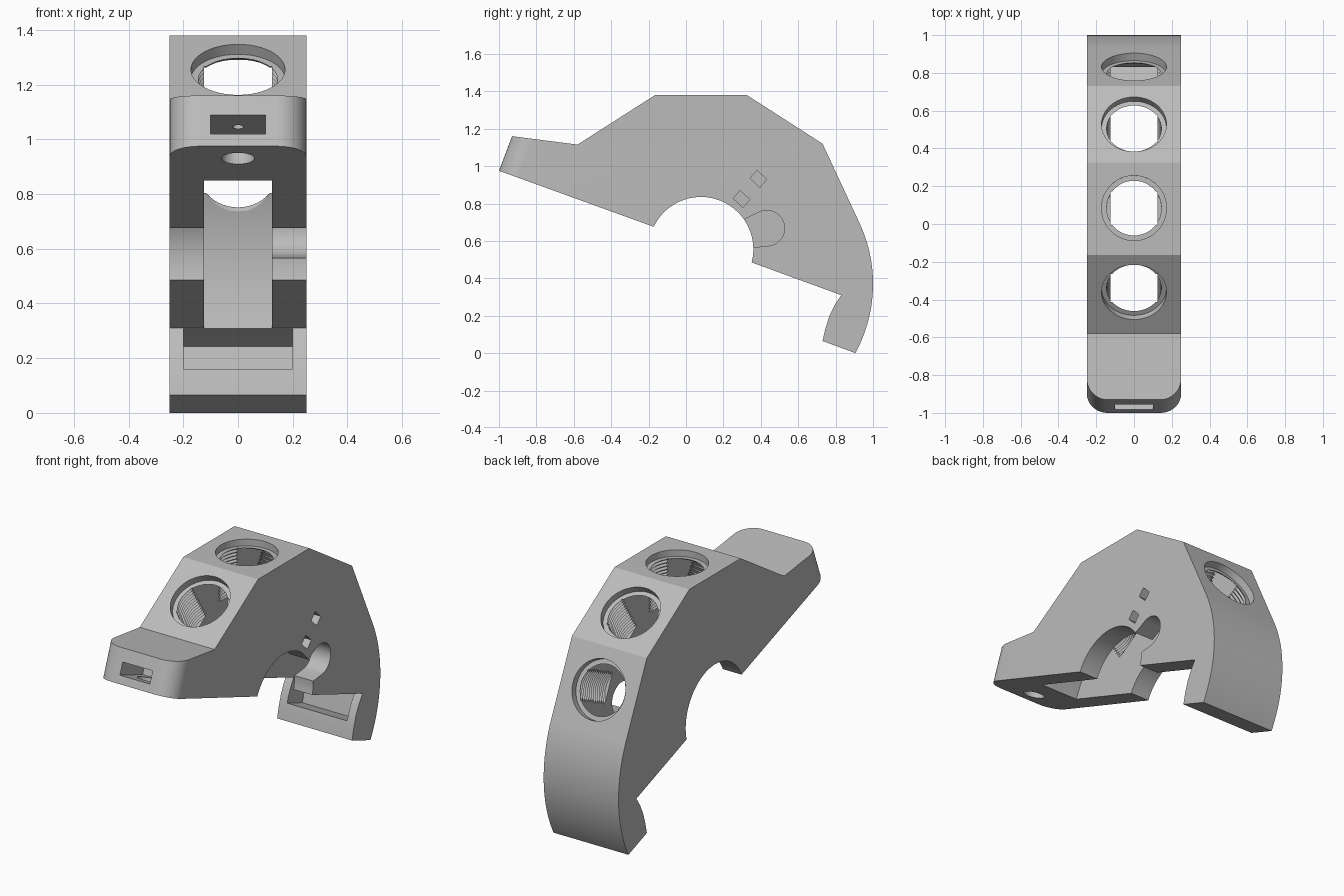
import bpy, bmesh
from math import cos, sin, pi, radians, sqrt
from mathutils import Vector

if "Cube" in bpy.data.objects:
    bpy.data.objects.remove(bpy.data.objects["Cube"])

HALF = 0.25                 # half width of the bracket
SLOT = 0.125                # half width of the inner slot
CY, CZ = 0.08, 0.555        # centre of the clamp bore
FLAT = 0.825                # distance from the centre to the outer flats


def arc(cy, cz, r, a0, a1, n):
    """Points along an arc in the side plane, angles in degrees."""
    return [(cy + r * cos(radians(a0 + (a1 - a0) * i / n)),
             cz + r * sin(radians(a0 + (a1 - a0) * i / n))) for i in range(n + 1)]


def make_object(name, bm):
    bmesh.ops.recalc_face_normals(bm, faces=bm.faces[:])
    mesh = bpy.data.meshes.new(name)
    bm.to_mesh(mesh)
    bm.free()
    ob = bpy.data.objects.new(name, mesh)
    bpy.context.scene.collection.objects.link(ob)
    return ob


def prism_bm(points, x0, x1):
    """Side profile extruded across the width."""
    bm = bmesh.new()
    face = bm.faces.new([bm.verts.new((x0, y, z)) for y, z in points])
    new = bmesh.ops.extrude_face_region(bm, geom=[face])["geom"]
    bmesh.ops.translate(bm, vec=(x1 - x0, 0, 0),
                        verts=[v for v in new if isinstance(v, bmesh.types.BMVert)])
    return bm


def prism(name, points, x0, x1):
    return make_object(name, prism_bm(points, x0, x1))


def lathe(name, profile, origin, axis, n=48):
    """Solid of revolution; profile holds (radius, distance along axis)."""
    bm = bmesh.new()
    rings = [[bm.verts.new((r * cos(2 * pi * i / n), r * sin(2 * pi * i / n), h))
              for i in range(n)] for r, h in profile]
    for a, b in zip(rings, rings[1:]):
        for i in range(n):
            j = (i + 1) % n
            bm.faces.new((a[i], a[j], b[j], b[i]))
    bm.faces.new(rings[0])
    bm.faces.new(rings[-1])
    ob = make_object(name, bm)
    ob.rotation_mode = 'QUATERNION'
    ob.rotation_quaternion = Vector((0, 0, 1)).rotation_difference(Vector(axis))
    ob.location = origin
    return ob


# Outer body: nose, four flats, curved tail, hooked foot and clamp bore
nose_low, nose_high = (-1, 0.975), (-0.93, 1.16)
outline = [nose_low, nose_high, (-0.58, 1.115), (-0.165, 1.38), (0.325, 1.38), (0.73, 1.12)]
outline += arc(0.23, 0.37, 0.77, 24, -28.7, 24)
outline += [(0.73, 0.065), (0.745, 0.13), (0.767, 0.2), (0.795, 0.257), (0.83, 0.31)]
outline += arc(CY, CZ, 0.28, -14.5, 154.5, 36)
bm = prism_bm(outline, -HALF, HALF)

# Rounded nose corners
corners = [e for e in bm.edges
           if abs(e.verts[0].co.x - e.verts[1].co.x) < 0.001
           and all(v.co.y < -0.9 for v in e.verts)]
bmesh.ops.bevel(bm, geom=corners, offset=0.11, offset_type='OFFSET',
                segments=10, profile=0.5, affect='EDGES')
body = make_object("clamp_bracket", bm)

cutters = []

# Disc-shaped inner slot, open towards the bore
cutters.append(prism("inner_slot", arc(CY, CZ, 0.79, -18.5, 165, 72) + [(CY, 0.2)], -SLOT, SLOT))

# Recess in the foot
cutters.append(prism("foot_recess", [(0.70, 0.181), (0.90, 0.108), (0.935, 0.243),
                                     (0.832, 0.308), (0.70, 0.34)], -0.2, 0.2))

# Keyhole notch on the left wall
notch = [(0.2, 0.668), (0.31, 0.715)] + arc(0.432, 0.668, 0.095, 112, -78, 24)
notch += [(0.355, 0.565), (0.25, 0.545)]
cutters.append(prism("side_notch", notch, SLOT - 0.03, HALF + 0.05))

# Two small rectangular windows in the left wall
for cy, cz in ((0.297, 0.824), (0.387, 0.932)):
    u, v = Vector((0.7, -0.66)) * 0.037, Vector((0.66, 0.75)) * 0.028
    c = Vector((cy, cz))
    cutters.append(prism("side_window", [tuple(c + u + v), tuple(c + u - v),
                                         tuple(c - u - v), tuple(c - u + v)],
                         SLOT - 0.03, HALF + 0.05))

# Counterbored, threaded holes through the four flats
thread = [(0.172, 0.06), (0.172, -0.04)]
pitch = 0.02
for i in range(13):
    h = -0.04 - i * pitch
    thread += [(0.145, h), (0.157, h - pitch / 2)]
thread.append((0.145, -0.04 - 13 * pitch))
for k in range(4):
    a = radians(24.7 + 32.5 * k)
    axis = (0, cos(a), sin(a))
    cutters.append(lathe("threaded_hole", thread,
                         (0, CY + FLAT * axis[1], CZ + FLAT * axis[2]), axis))

# Nut pocket in the nose and the screw hole below it
inward, up = Vector((0.94, -0.342)), Vector((0.342, 0.94))
low, high = Vector((-0.983, 1.02)), Vector((-0.957, 1.09))
pocket = [low - inward * 0.05, low + inward * 0.23, high + inward * 0.23, high - inward * 0.05]
cutters.append(prism("nut_pocket", [tuple(p) for p in pocket], -0.1, 0.1))
cutters.append(lathe("screw_hole", [(0.06, -0.05), (0.06, 0.09), (0.02, 0.09), (0.02, 0.16)],
                     (0, -0.876, 0.93), (0, up.x, up.y), 32))

# Cut everything out of the body, then drop the cutters
for cutter in cutters:
    cutter.hide_render = True
    mod = body.modifiers.new(cutter.name, 'BOOLEAN')
    mod.operation = 'DIFFERENCE'
    mod.solver = 'EXACT'
    mod.object = cutter
bpy.context.view_layer.update()
depsgraph = bpy.context.evaluated_depsgraph_get()
result = bpy.data.meshes.new_from_object(body.evaluated_get(depsgraph))
body.modifiers.clear()
body.data = result
for cutter in cutters:
    bpy.data.objects.remove(cutter)

# Plain grey material
grey = bpy.data.materials.new("plain_grey")
grey.use_nodes = True
colour = (0.5, 0.5, 0.5, 1)
grey.diffuse_color = colour
grey.node_tree.nodes["Principled BSDF"].inputs["Base Color"].default_value = colour
body.data.materials.clear()
body.data.materials.append(grey)

bpy.ops.object.select_all(action='DESELECT')
body.select_set(True)
bpy.context.view_layer.objects.active = body
bpy.ops.object.shade_smooth_by_angle(angle=radians(25))
